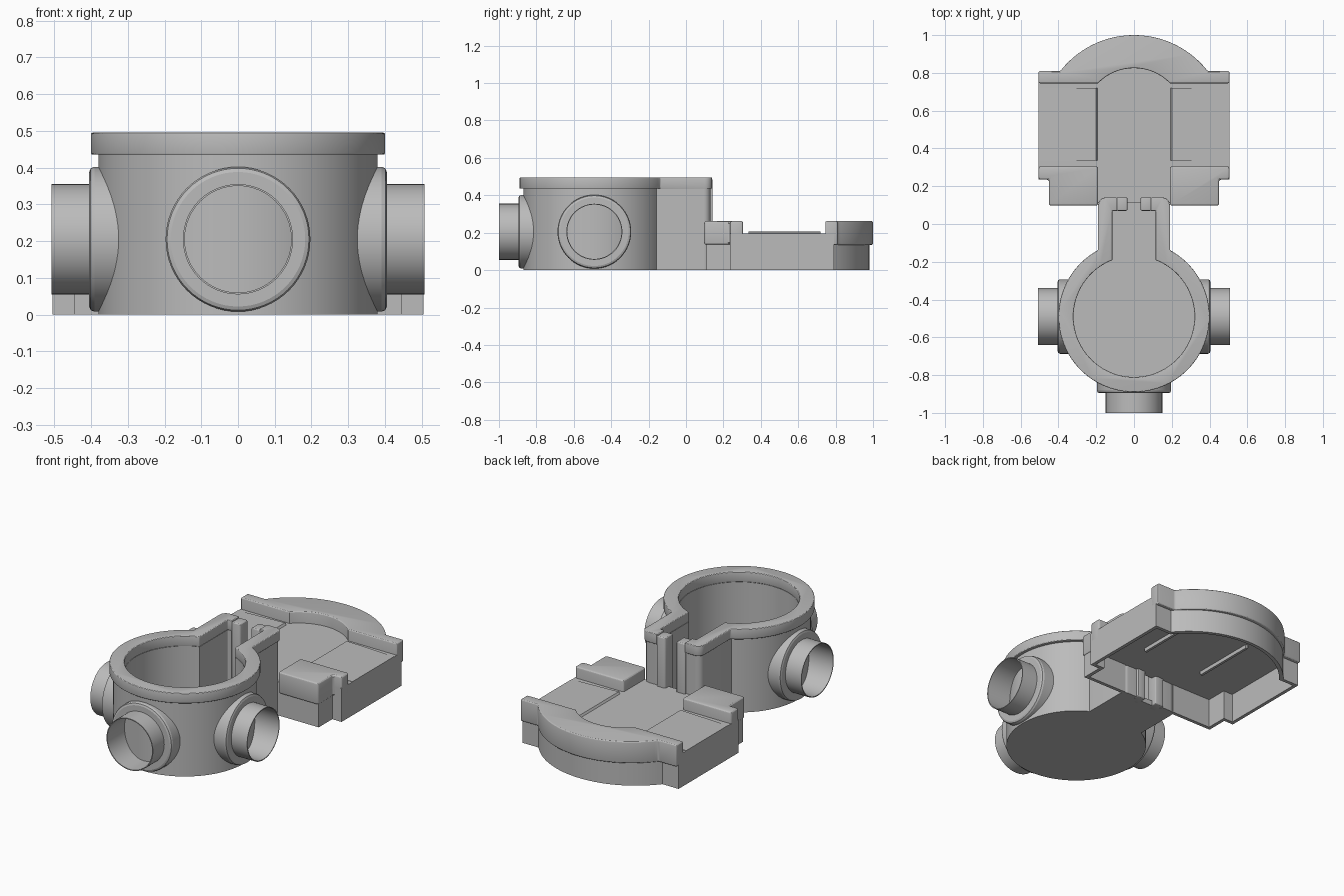
import bpy, bmesh
from math import sin, cos, pi, acos, asin, radians
from mathutils import Matrix

cube = bpy.data.objects.get("Cube")
if cube:
    bpy.data.objects.remove(cube)

grey = bpy.data.materials.new("plain_grey")
grey.use_nodes = True
grey.diffuse_color = (0.5, 0.5, 0.5, 1)
grey.node_tree.nodes["Principled BSDF"].inputs["Base Color"].default_value = (0.5, 0.5, 0.5, 1)
parts = []
CUP_Y = -0.49


def make(name, verts, faces):
    mesh = bpy.data.meshes.new(name)
    mesh.from_pydata(verts, [], faces)
    bm = bmesh.new()
    bm.from_mesh(mesh)
    bmesh.ops.recalc_face_normals(bm, faces=bm.faces)
    bm.to_mesh(mesh)
    bm.free()
    mesh.materials.append(grey)
    ob = bpy.data.objects.new(name, mesh)
    bpy.context.scene.collection.objects.link(ob)
    parts.append(ob)
    return ob


def prism(name, pts, z0, z1, bevel=0):
    """Extrude a plan outline from z0 to z1."""
    n = len(pts)
    verts = [(x, y, z) for z in (z0, z1) for x, y in pts]
    faces = [list(range(n)), list(range(n, 2 * n))]
    faces += [(i, (i + 1) % n, (i + 1) % n + n, i + n) for i in range(n)]
    ob = make(name, verts, faces)
    if bevel:
        mod = ob.modifiers.new("soft_edges", 'BEVEL')
        mod.width = bevel
        mod.segments = 3
        mod.limit_method = 'ANGLE'
        mod.angle_limit = radians(50)
    return ob


def rect(x0, x1, y0, y1):
    return [(x0, y0), (x1, y0), (x1, y1), (x0, y1)]


def flip(pts):
    return [(-x, y) for x, y in reversed(pts)]


def keyhole(r, w, end, corner, slot):
    """Round cup outline with a straight neck, open at the slot."""
    side = [(slot, end)]
    for i in range(7):
        a = pi / 2 * (1 - i / 6)
        side.append((w - corner + corner * cos(a), end - corner + corner * sin(a)))
    a0 = acos(w / r)
    arc = [(r * cos(a), CUP_Y + r * sin(a))
           for a in (a0 - (pi + 2 * a0) * i / 80 for i in range(81))]
    return side + arc + flip(side)


def arc_to_centre(x, y, peak, steps=20):
    """Right half of a bulge, from (x, y) to just before its peak at x = 0."""
    rise = peak - y
    r = (x * x + rise * rise) / (2 * rise)
    a0 = asin(x / r)
    return [(r * sin(a0 * (1 - i / steps)), peak - r + r * cos(a0 * (1 - i / steps)))
            for i in range(steps)]


def bulge(x, y, peak):
    half = arc_to_centre(x, y, peak)
    return half + [(0, peak)] + flip(half)


# Cup with open neck
inner = keyhole(0.32, 0.115, 0.07, 0.005, 0.09)
body = keyhole(0.38, 0.183, 0.13, 0.035, 0.09)
prism("cup_wall", body + inner[::-1], 0, 0.436)
prism("cup_rim", keyhole(0.4, 0.19, 0.14, 0.04, 0.09) + inner[::-1], 0.435, 0.495, 0.009)
prism("cup_floor", keyhole(0.379, 0.182, 0.11, 0.03, 0.03), 0, 0.03)
for side, s in (("left", 1), ("right", -1)):
    prism(side + "_neck_post", rect(*sorted((s * 0.035, s * 0.092)), 0.07, 0.142), 0, 0.488, 0.008)

# Hollow pipe stubs with rounded collars: (radius, distance from cup axis)
PROFILE = [(0.145, 0.33), (0.145, 0.51), (0.15, 0.51), (0.15, 0.405), (0.183, 0.405),
           (0.193, 0.401), (0.197, 0.391), (0.197, 0.325)]


def pipe(name, turn, reach):
    seg, n = 64, len(PROFILE)
    verts = []
    for i in range(seg):
        a = 2 * pi * i / seg
        verts += [(min(d, reach), r * cos(a), r * sin(a)) for r, d in PROFILE]
    faces = [(i * n + j, i * n + (j + 1) % n,
              (i + 1) % seg * n + (j + 1) % n, (i + 1) % seg * n + j)
             for i in range(seg) for j in range(n)]
    ob = make(name, verts, faces)
    ob.data.transform(Matrix.Translation((0, CUP_Y, 0.205)) @ Matrix.Rotation(turn, 4, 'Z'))


pipe("left_pipe", 0, 0.507)
pipe("right_pipe", pi, 0.507)
pipe("front_pipe", -pi / 2, 0.51)

# Hollow housing behind the cup
half = [(0.445, 0.11), (0.445, 0.235), (0.505, 0.235), (0.505, 0.79)]
housing = prism("housing_shell", half + bulge(0.4, 0.79, 0.98) + flip(half), 0, 0.195)

# Raised back rim with a curved inner edge
ends = [(0.505, 0.745), (0.505, 0.81)]
inside = bulge(0.19, 0.745, 0.825)
rim = prism("back_rim", ends + bulge(0.39, 0.81, 1.0) + flip(ends) + inside[::-1], 0.135, 0.262, 0.008)

# Front corner blocks
block = [(0.19, 0.097), (0.45, 0.097), (0.45, 0.235), (0.505, 0.235), (0.505, 0.305), (0.19, 0.305)]
blocks = [prism("left_block", block, 0.135, 0.262, 0.012),
          prism("right_block", flip(block), 0.135, 0.262, 0.012)]

# Cavity open to the underside and towards the neck
half = [(0.17, 0.05), (0.17, 0.13), (0.425, 0.13), (0.425, 0.255), (0.485, 0.255), (0.485, 0.77)]
cutter = prism("cavity_cutter", half + bulge(0.385, 0.77, 0.96) + flip(half), -0.1, 0.172)
cutter.hide_render = True
parts.remove(cutter)
for ob in [housing, rim] + blocks:
    cut = ob.modifiers.new("cavity", 'BOOLEAN')
    cut.operation = 'DIFFERENCE'
    cut.solver = 'EXACT'
    cut.object = cutter

# Slightly sloping side panels, highest beside the middle channel
for side, s in (("left", 1), ("right", -1)):
    section = [(0.19, 0.192), (0.2, 0.206), (0.505, 0.197), (0.505, 0.192)]
    verts = [(s * x, y, z) for y in (0.335, 0.72) for x, z in section]
    make(side + "_panel", verts, [(0, 1, 2, 3), (4, 5, 6, 7)] +
         [(i, (i + 1) % 4, (i + 1) % 4 + 4, i + 4) for i in range(4)])
    # Rib under the deck
    prism(side + "_under_rib", rect(*sorted((s * 0.19, s * 0.205)), 0.335, 0.72), 0.15, 0.18)

# Apply modifiers and smooth the curved faces
bpy.ops.object.select_all(action='DESELECT')
for ob in parts:
    ob.select_set(True)
bpy.context.view_layer.objects.active = parts[0]
bpy.ops.object.convert(target='MESH')
bpy.data.objects.remove(cutter)
bpy.ops.object.shade_smooth_by_angle(angle=radians(20))
